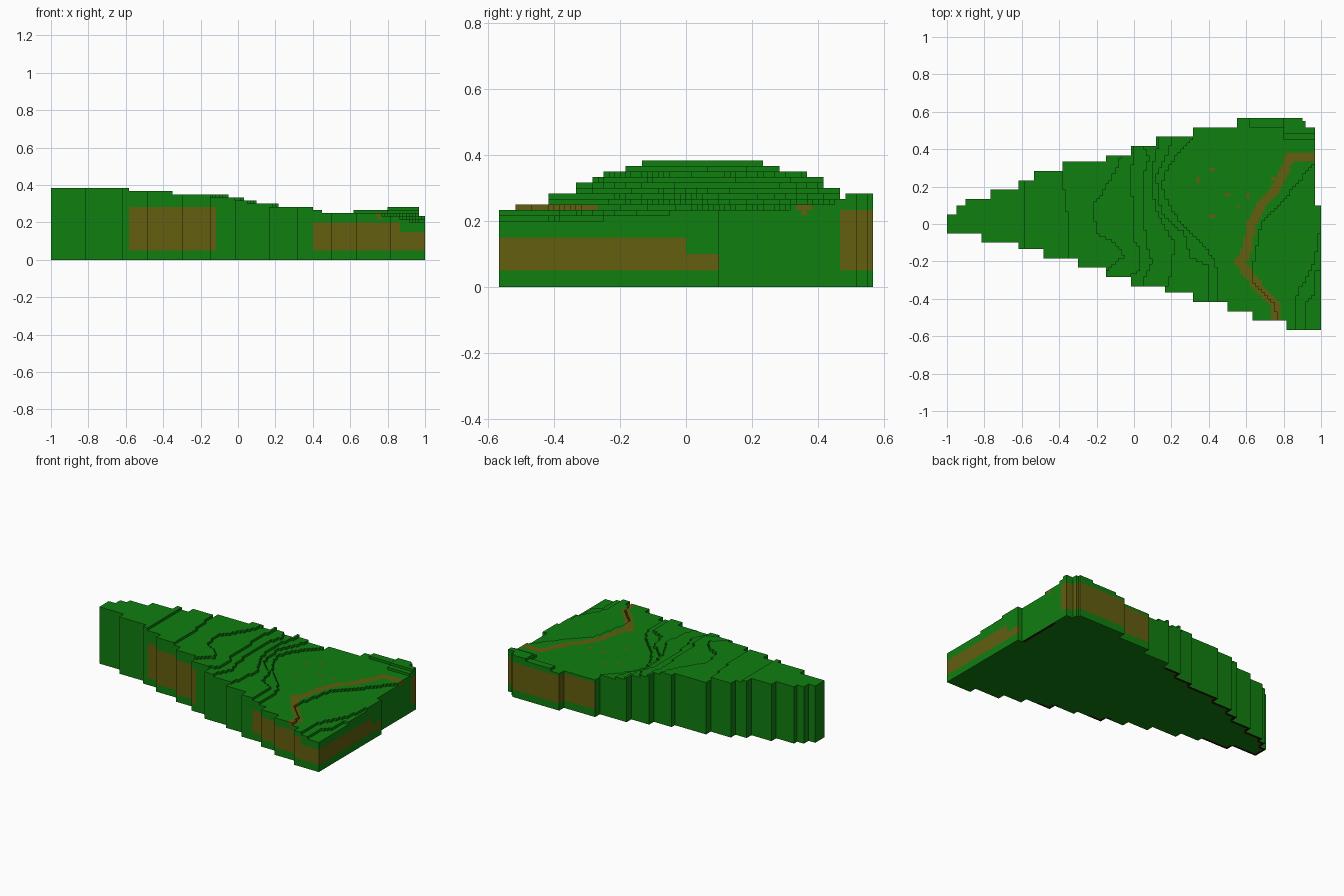
import bpy
import bmesh
import math
from mathutils import Vector

if "Cube" in bpy.data.objects:
    bpy.data.objects.remove(bpy.data.objects["Cube"])

V = 1 / 60          # size of one terrain block
NX, NY = 120, 68    # blocks along x and y


def make_material(name, rgb):
    mat = bpy.data.materials.new(name)
    mat.use_nodes = True
    mat.diffuse_color = (*rgb, 1)
    bsdf = mat.node_tree.nodes["Principled BSDF"]
    bsdf.inputs["Base Color"].default_value = (*rgb, 1)
    bsdf.inputs["Roughness"].default_value = 0.9
    return mat


GRASS, EARTH, SOIL = 0, 1, 2
materials = [make_material("grass green", (0.005, 0.21, 0.005)),
             make_material("earth brown", (0.125, 0.112, 0.005)),
             make_material("dark soil", (0.02, 0.004, 0.002))]

# Stepped outline: (x where the step ends, y of the edge)
FRONT = [(-.817, -.05), (-.617, -.1), (-.483, -.133), (-.3, -.183), (-.15, -.233),
         (-.017, -.283), (.167, -.333), (.317, -.367), (.5, -.417), (.633, -.467),
         (.817, -.517), (1, -.567)]
BACK = [(-.95, .05), (-.9, .1), (-.767, .133), (-.617, .183), (-.533, .233),
        (-.383, .283), (-.15, .333), (-.017, .367), (.117, .417), (.317, .467),
        (.55, .517), (.9, .567), (.917, .55), (.967, .517), (1, .1)]

# Contour lines, each (y, x); the ground drops one block on the +x side
CONTOURS = [
    [(-.6, -.583)],
    [(-.2, -.35), (.05, -.35), (.1, -.367), (.25, -.383)],
    [(-.25, -.15), (-.22, -.11), (-.17, -.05), (-.1, -.1), (-.05, -.2), (.1, -.22),
     (.15, -.18), (.28, -.1), (.36, -.07)],
    [(-.28, -.017), (-.25, .03), (-.12, .03), (-.1, 0), (.1, 0), (.23, -.02), (.38, 0)],
    [(-.3, .05), (-.2, .1), (-.1, .06), (.25, .05), (.35, .08), (.42, .05)],
    [(-.35, .167), (-.27, .2), (-.2, .2), (-.1, .22), (-.03, .17), (.1, .11),
     (.3, .1), (.42, .13)],
    [(-.37, .4), (-.23, .4), (-.17, .3), (-.05, .27), (.05, .15), (.25, .12), (.43, .2)],
    [(-.41, .45), (-.2, .44), (-.15, .4), (-.05, .31), (.07, .2), (.2, .15), (.3, .18),
     (.4, .25), (.45, .31)],
    [(-.565, .78), (-.42, .75), (-.32, .64), (-.2, .64), (-.1, .66), (0, .68),
     (.1, .78), (.2, .86), (.33, .967), (.36, 1.1)],
    [(-.42, .867), (-.35, .88), (-.3, .917), (-.2, .967), (0, 1.0), (.05, 1.1)],
    [(-.42, .917), (-.38, .967), (-.25, .967), (-.22, 1.1)],
]

# Winding footpath and bare spots, as (x, y)
PATH = [(1, .36), (.83, .36), (.8, .27), (.75, .17), (.68, .1), (.63, 0), (.61, -.1),
        (.59, -.18), (.56, -.2), (.6, -.25), (.66, -.33), (.72, -.4), (.757, -.43),
        (.757, -.53)]
SPOTS = [(.34, .235), (.42, .29), (.5, .16), (.56, .095), (.415, .04), (.608, .15),
         (.742, .242)]

# Exposed earth on the side walls: x, y and z ranges
PANELS = [(-.58, -.12, -.3, -.12, .05, .284), (.4, .867, -.6, -.4, .05, .2),
          (.867, 1.01, -.6, -.56, .05, .15), (.99, 1.01, -.6, 0, .05, .15),
          (.99, 1.01, 0, .1, .05, .1), (.317, 1, .468, .6, .05, .234),
          (.033, .117, .46, .6, .05, .217)]

# Dark soil along the rim of the underside: x range, y range
SOIL_RIM = [(-1, -.62, -.3, 0), (-.05, .08, -.4, -.2), (.3, .42, -.5, -.3),
            (-1, .1, 0, .45), (.9, 1, .1, .4)]


def interp(points, y):
    if y <= points[0][0]:
        return points[0][1]
    for (y0, x0), (y1, x1) in zip(points, points[1:]):
        if y <= y1:
            return x0 + (x1 - x0) * (y - y0) / (y1 - y0)
    return points[-1][1]


def step(points, x):
    return next((y for end, y in points if x < end), points[-1][1])


def height(i, j):
    """Height of a column in blocks, 0 outside the outline."""
    if not (0 <= i < NX and 0 <= j < NY):
        return 0
    x, y = (i + .5 - NX / 2) * V, (j + .5 - NY / 2) * V
    if not step(FRONT, x) < y < step(BACK, x):
        return 0
    h = 23 - sum(x > interp(c, y) for c in CONTOURS)
    # Raised bank at the back
    if x > .8 and y > .483:
        h = max(h, 17)
    elif x > .62 and y > .52 or x > .8 and y > .45:
        h = max(h, 16)
    return h


def path_distance(x, y):
    p, best = Vector((x, y)), 9
    for a, b in zip(PATH, PATH[1:]):
        a, b = Vector(a), Vector(b)
        t = max(0, min(1, (p - a).dot(b - a) / (b - a).length_squared))
        best = min(best, (a + (b - a) * t - p).length)
    return best


def top_colour(x, y):
    bare = path_distance(x, y) < .025 or any(math.dist((x, y), s) < .012 for s in SPOTS)
    return EARTH if bare else GRASS


def wall_colour(x, y, z):
    if any(a < x < b and c < y < d and e < z < f for a, b, c, d, e, f in PANELS):
        return EARTH
    # Path cutting into the rim as a small notch
    if z > .217 and path_distance(x, y) < .025 * (z - .2) / .05:
        return EARTH
    return GRASS


bm = bmesh.new()
grid = {}


def vert(i, j, k):
    if (i, j, k) not in grid:
        grid[i, j, k] = bm.verts.new(((i - NX / 2) * V, (j - NY / 2) * V, k * V))
    return grid[i, j, k]


def quad(corners, colour):
    bm.faces.new([vert(*c) for c in corners]).material_index = colour


# Corner pairs of the four block sides, keyed by direction to the neighbour
SIDES = {(1, 0): ((1, 0), (1, 1)), (-1, 0): ((0, 1), (0, 0)),
         (0, 1): ((1, 1), (0, 1)), (0, -1): ((0, 0), (1, 0))}
H = {(i, j): height(i, j) for i in range(-1, NX + 1) for j in range(-1, NY + 1)}

for (i, j), h in H.items():
    if not h:
        continue
    x, y = (i + .5 - NX / 2) * V, (j + .5 - NY / 2) * V
    ring = [(i, j), (i + 1, j), (i + 1, j + 1), (i, j + 1)]
    # Ground surface
    quad([(a, b, h) for a, b in ring], top_colour(x, y))
    # Underside
    rim = any(H[i + dx, j + dy] == 0 for dx, dy in SIDES)
    soil = rim and any(a < x < b and c < y < d for a, b, c, d in SOIL_RIM)
    quad([(a, b, 0) for a, b in reversed(ring)], SOIL if soil else GRASS)
    # Walls and terrace steps
    for (dx, dy), ((ax, ay), (bx, by)) in SIDES.items():
        for k in range(H[i + dx, j + dy], h):
            colour = wall_colour(x + dx * V / 2, y + dy * V / 2, (k + .5) * V)
            quad([(i + ax, j + ay, k), (i + bx, j + by, k),
                  (i + bx, j + by, k + 1), (i + ax, j + ay, k + 1)], colour)

# Merge the blocks into clean flat faces, keeping colour borders
bmesh.ops.dissolve_limit(bm, angle_limit=.01, verts=bm.verts[:], edges=bm.edges[:],
                         delimit={'MATERIAL'})
mesh = bpy.data.meshes.new("terraced_hill")
bm.to_mesh(mesh)
bm.free()
for m in materials:
    mesh.materials.append(m)
hill = bpy.data.objects.new("terraced_hill", mesh)
bpy.context.collection.objects.link(hill)
